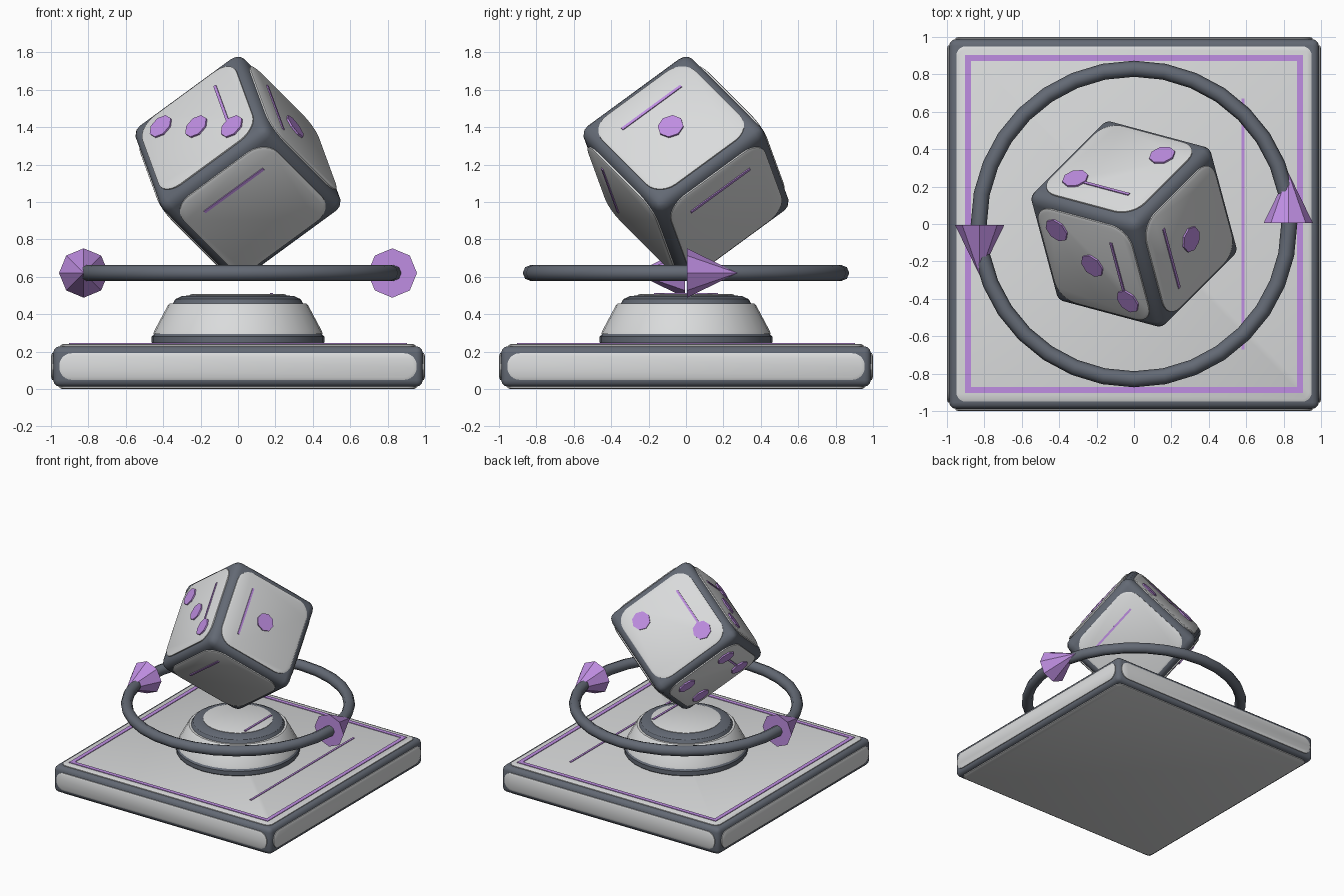
import bpy, bmesh, math
from mathutils import Matrix, Vector

if "Cube" in bpy.data.objects:
    bpy.data.objects.remove(bpy.data.objects["Cube"])


def material(name, rgb):
    m = bpy.data.materials.new(name)
    m.diffuse_color = (*rgb, 1)
    m.use_nodes = True
    m.node_tree.nodes["Principled BSDF"].inputs["Base Color"].default_value = m.diffuse_color
    return m


SLATE = material("slate_grey", (0.125, 0.142, 0.175))
LIGHT = material("light_grey", (0.70, 0.71, 0.715))
PURPLE = material("violet", (0.52, 0.27, 0.76))


def finish(name, bm, mat, matrix=None, angle=40):
    """Turn a bmesh into a shaded object with the transform baked in."""
    if matrix is not None:
        bm.transform(matrix)
    bmesh.ops.recalc_face_normals(bm, faces=bm.faces)
    mesh = bpy.data.meshes.new(name)
    bm.to_mesh(mesh)
    bm.free()
    mesh.materials.append(mat)
    ob = bpy.data.objects.new(name, mesh)
    bpy.context.collection.objects.link(ob)
    bpy.ops.object.select_all(action='DESELECT')
    ob.select_set(True)
    bpy.context.view_layer.objects.active = ob
    bpy.ops.object.shade_smooth_by_angle(angle=math.radians(angle))
    return ob


def frame(origin, u, v, n):
    """Matrix placing local x, y, z along u, v, n."""
    m = Matrix((u, v, n)).transposed().to_4x4()
    m.translation = origin
    return m


def rounded_box(name, size, bevel, mat, matrix):
    bm = bmesh.new()
    bmesh.ops.create_cube(bm, size=1, matrix=Matrix.Diagonal((*size, 1)))
    bmesh.ops.bevel(bm, geom=bm.edges[:], offset=bevel, segments=3,
                    profile=0.5, affect='EDGES')
    return finish(name, bm, mat, matrix)


def outline(hw, hh, r, steps=6):
    """Rounded rectangle points."""
    pts = []
    for k, (sx, sy) in enumerate(((1, 1), (-1, 1), (-1, -1), (1, -1))):
        for i in range(steps + 1):
            a = math.pi / 2 * (k + i / steps)
            pts.append((sx * (hw - r) + r * math.cos(a), sy * (hh - r) + r * math.sin(a)))
    return pts


def stack(name, loops, mat, matrix):
    """Closed solid through matching loops given as (points, z)."""
    bm = bmesh.new()
    rows = [[bm.verts.new((x, y, z)) for x, y in pts] for pts, z in loops]
    for a, b in zip(rows, rows[1:]):
        for i in range(len(a)):
            j = (i + 1) % len(a)
            bm.faces.new((a[i], a[j], b[j], b[i]))
    bm.faces.new(rows[0])
    bm.faces.new(rows[-1])
    return finish(name, bm, mat, matrix, 30)


def panel(name, hw, hh, r, matrix, t=0.012, lip=0.015):
    """Raised light plate with a chamfered rim."""
    outer, inner = outline(hw, hh, r), outline(hw - lip, hh - lip, r - lip)
    stack(name, [(outer, -0.01), (outer, t * 0.5), (inner, t)], LIGHT, matrix)


def bar(name, cx, cy, hw, hh, z0, z1, matrix):
    pts = [(cx + a * hw, cy + b * hh) for a, b in ((1, 1), (-1, 1), (-1, -1), (1, -1))]
    stack(name, [(pts, z0), (pts, z1)], PURPLE, matrix)


def lathe(name, profile, mat, segs=32):
    ring = [(math.cos(2 * math.pi * i / segs), math.sin(2 * math.pi * i / segs))
            for i in range(segs)]
    stack(name, [([(x * r, y * r) for x, y in ring], z) for r, z in profile], mat, Matrix())


X, Y, Z = Vector((1, 0, 0)), Vector((0, 1, 0)), Vector((0, 0, 1))

# Square base with panels on every side
rounded_box("base", (1.976, 1.976, 0.216), 0.035, SLATE, Matrix.Translation((0, 0, 0.12)))
panel("base_top_panel", 0.95, 0.95, 0.05, frame(Z * 0.228, X, Y, Z))
panel("base_bottom_panel", 0.955, 0.955, 0.05, frame(Z * 0.012, X, Y, -Z))
for side, n, u in (("right", X, Y), ("left", -X, Y), ("back", Y, X), ("front", -Y, X)):
    panel("base_%s_panel" % side, 0.955, 0.071, 0.065, frame(n * 0.988 + Z * 0.12, u, Z, n))

# Inlaid border and line on the base
for s in (-1, 1):
    bar("border_x", s * 0.887, 0, 0.016, 0.903, 0.235, 0.245, Matrix())
    bar("border_y", 0, s * 0.887, 0.903, 0.016, 0.235, 0.245, Matrix())
bar("base_line", 0.583, 0, 0.008, 0.67, 0.235, 0.245, Matrix())

# Round pedestal
lathe("pedestal_core", [(0.45, 0.23), (0.462, 0.25), (0.462, 0.28), (0.445, 0.298),
                        (0.352, 0.45), (0.335, 0.48), (0.30, 0.497), (0.25, 0.50)], SLATE)
lathe("pedestal_skirt", [(0.43, 0.29), (0.453, 0.294), (0.448, 0.31), (0.376, 0.445),
                         (0.366, 0.456), (0.33, 0.456)], LIGHT)
lathe("pedestal_top", [(0.26, 0.49), (0.26, 0.503), (0.245, 0.508)], LIGHT)
bar("pedestal_line", 0.18, 0, 0.008, 0.17, 0.50, 0.514, Matrix())

# Orbit ring
bm = bmesh.new()
MAJOR, SEGS, SIDES = 0.83, 32, 8
grid = []
for i in range(SEGS):
    a = 2 * math.pi * i / SEGS
    row = []
    for j in range(SIDES):
        b = 2 * math.pi * j / SIDES
        r = MAJOR + 0.043 * math.cos(b)
        row.append(bm.verts.new((r * math.cos(a), r * math.sin(a), 0.62 + 0.043 * math.sin(b))))
    grid.append(row)
for i in range(SEGS):
    p, q = grid[i], grid[(i + 1) % SEGS]
    for j in range(SIDES):
        k = (j + 1) % SIDES
        bm.faces.new((p[j], q[j], q[k], p[k]))
finish("orbit_ring", bm, SLATE, angle=60)

# Arrowheads on the ring
for s in (-1, 1):
    bm = bmesh.new()
    bmesh.ops.create_cone(bm, cap_ends=True, segments=8, radius1=0.132, radius2=0, depth=0.27)
    finish("arrowhead", bm, PURPLE, frame((s * 0.825, s * 0.14, 0.62), X, Z, Y * s), 30)

# Die balanced on a corner: axes rise evenly around the vertical
AX = [Vector((math.sqrt(2 / 3) * math.cos(math.radians(t)),
              math.sqrt(2 / 3) * math.sin(math.radians(t)), math.sqrt(1 / 3)))
      for t in (225, 345, 105)]
CENTRE, HALF = Vector((0, 0, 1.18)), 0.37
rounded_box("die", (2 * HALF,) * 3, 0.06, SLATE, frame(CENTRE, *AX))

# Pips by (axis, sign), in face coordinates
PIPS = {(0, 1): [(-0.19, 0.19), (0, 0), (0.19, -0.19)],
        (1, 1): [(0, 0)],
        (2, 1): [(-0.17, 0.17), (0.17, -0.17)],
        (1, -1): [(a, b) for a in (-0.18, 0.18) for b in (-0.18, 0.18)]}
OCT = [(0.071 * math.cos(math.pi / 4 * i), 0.071 * math.sin(math.pi / 4 * i)) for i in range(8)]

for axis in range(3):
    iu, iv = [k for k in range(3) if k != axis]
    for s in (-1, 1):
        n = AX[axis] * s
        m = frame(CENTRE + n * HALF, AX[iu], AX[iv], n)
        panel("die_panel", 0.318, 0.318, 0.115, m)
        bar("die_line", 0.178, 0, 0.008, 0.2, 0.008, 0.018, m)
        for px, py in PIPS.get((axis, s), []):
            pts = [(px + x, py + y) for x, y in OCT]
            stack("pip", [(pts, 0.008), (pts, 0.022)], PURPLE, m)
